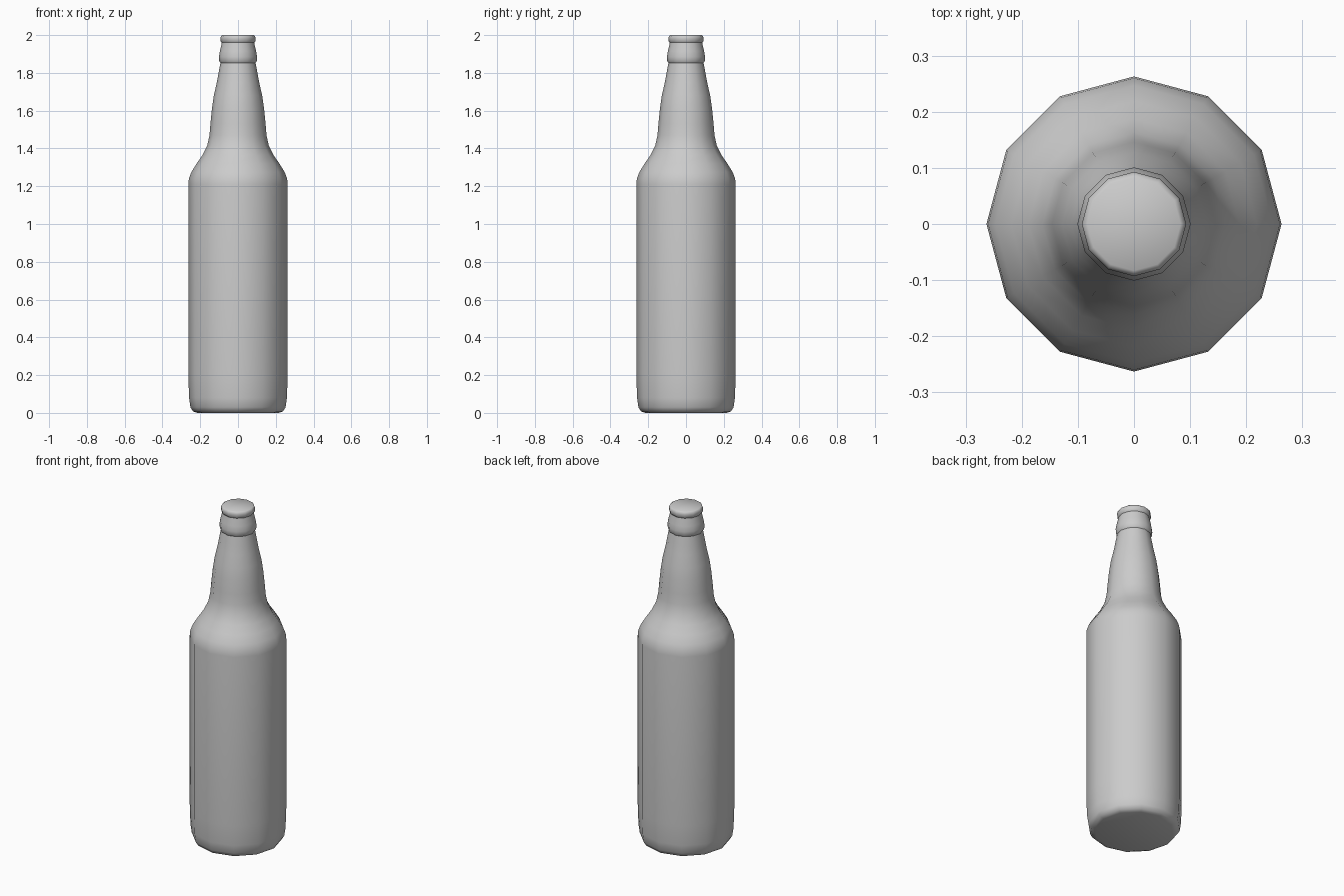
import bpy, bmesh, math

if "Cube" in bpy.data.objects:
    bpy.data.objects.remove(bpy.data.objects["Cube"])

SIDES = 12

# Bottle outline as (radius, height), from base to mouth
PROFILE = [
    (0.215, 0.0), (0.238, 0.008), (0.252, 0.03), (0.259, 0.08), (0.263, 0.2),
    (0.263, 1.21), (0.26, 1.24), (0.247, 1.275), (0.219, 1.32), (0.188, 1.365),
    (0.163, 1.415), (0.151, 1.47), (0.146, 1.53), (0.138, 1.61), (0.128, 1.68),
    (0.112, 1.75), (0.101, 1.81), (0.093, 1.853),
    # collar
    (0.099, 1.861), (0.101, 1.885), (0.096, 1.915), (0.088, 1.948),
    # groove and lip
    (0.086, 1.96), (0.092, 1.967), (0.093, 1.985), (0.09, 1.995), (0.083, 2.0),
]


def lathe(name, profile, sides):
    bm = bmesh.new()
    rings = []
    for r, z in profile:
        rings.append([bm.verts.new((r * math.cos(2 * math.pi * i / sides),
                                    r * math.sin(2 * math.pi * i / sides), z))
                      for i in range(sides)])
    for low, high in zip(rings, rings[1:]):
        for i in range(sides):
            j = (i + 1) % sides
            bm.faces.new((low[i], low[j], high[j], high[i]))
    # flat base and closed mouth
    bm.faces.new(rings[0][::-1])
    bm.faces.new(rings[-1])
    mesh = bpy.data.meshes.new(name)
    bm.to_mesh(mesh)
    bm.free()
    obj = bpy.data.objects.new(name, mesh)
    bpy.context.collection.objects.link(obj)
    return obj


bottle = lathe("bottle", PROFILE, SIDES)
bpy.context.view_layer.objects.active = bottle
bottle.select_set(True)
bpy.ops.object.shade_smooth_by_angle(angle=math.radians(40))
